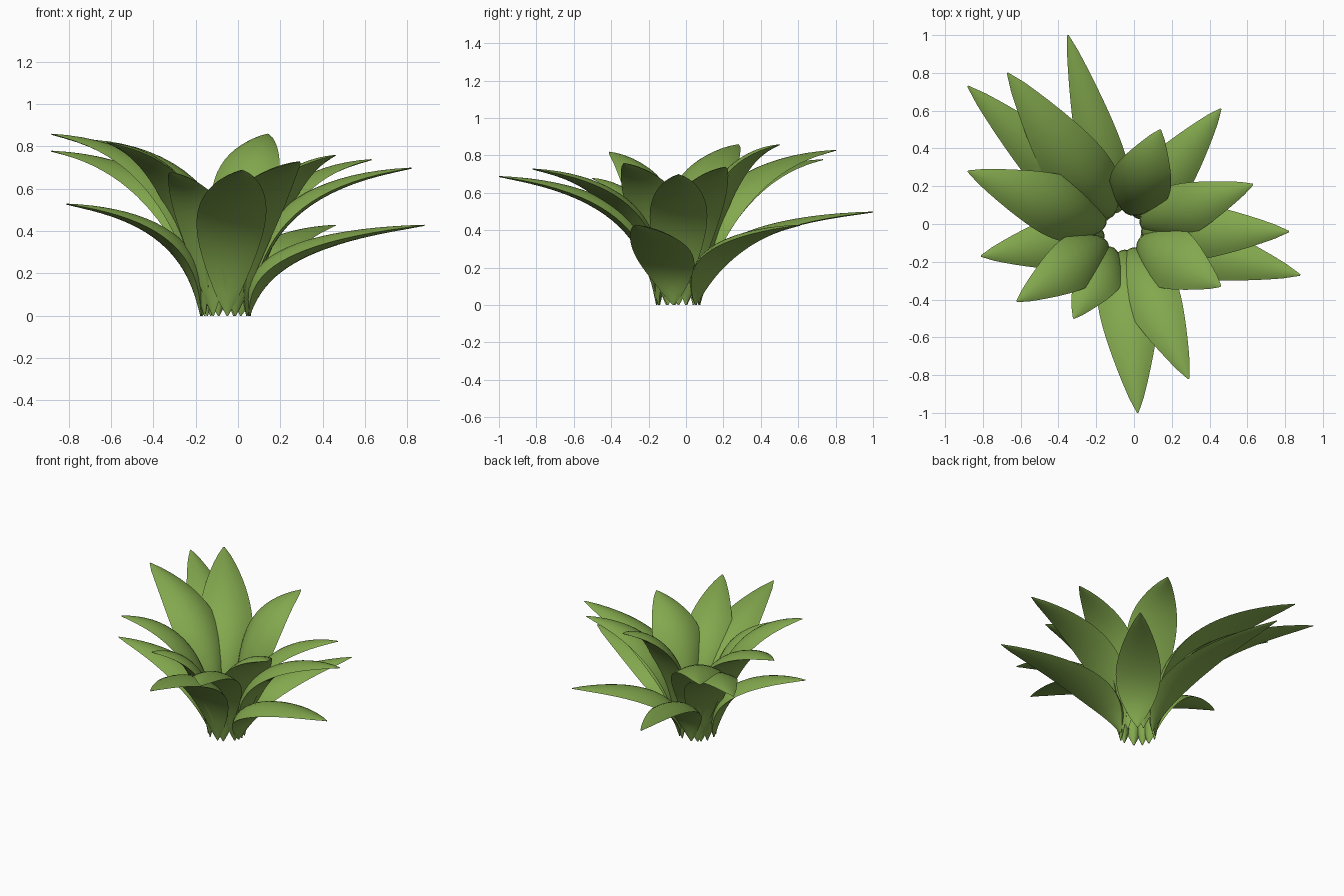
import bpy, bmesh, math
from mathutils import Vector

if "Cube" in bpy.data.objects:
    bpy.data.objects.remove(bpy.data.objects["Cube"])

green = bpy.data.materials.new("leaf green")
green.diffuse_color = (0.225, 0.39, 0.075, 1)
green.use_nodes = True
green.node_tree.nodes["Principled BSDF"].inputs["Base Color"].default_value = green.diffuse_color

CENTRE = Vector((-0.06, -0.04, 0))
BASE_RADIUS = 0.115
ROWS, COLS = 20, 10

# tip x, tip y, tip z, half width
LEAVES = [
    (-0.35, 1.00, 0.50, 0.120),
    (-0.67, 0.80, 0.83, 0.170),
    (-0.88, 0.73, 0.78, 0.150),
    (-0.88, 0.28, 0.86, 0.165),
    (0.14, 0.50, 0.86, 0.160),
    (0.46, 0.61, 0.43, 0.140),
    (0.63, 0.21, 0.74, 0.140),
    (0.82, -0.04, 0.70, 0.150),
    (0.88, -0.27, 0.43, 0.155),
    (0.46, -0.33, 0.76, 0.165),
    (0.29, -0.82, 0.73, 0.150),
    (0.02, -1.00, 0.69, 0.160),
    (-0.32, -0.50, 0.68, 0.130),
    (-0.62, -0.41, 0.82, 0.140),
    (-0.81, -0.17, 0.53, 0.140),
]


def make_leaf(i, tx, ty, tz, half):
    tip = Vector((tx, ty, 0))
    out = (tip - CENTRE).normalized()
    side = Vector((-out.y, out.x, 0))
    base = CENTRE + out * BASE_RADIUS
    run = (tip - base).length

    # arching spine: rises upright, then levels out
    def spine(t):
        u = -0.04 * t * (1 - t) + t * t
        z = 1.9 * t * (1 - t) + t * t
        return base + out * (run * u) + Vector((0, 0, tz * z))

    bm = bmesh.new()
    rings = []
    for r in range(ROWS + 1):
        t = r / ROWS
        tangent = (spine(min(t + 0.01, 1)) - spine(max(t - 0.01, 0))).normalized()
        normal = side.cross(tangent)
        if normal.dot(Vector((0, 0, 1)) - out) < 0:
            normal = -normal
        w = half * max(math.sin(math.pi * t), 0) ** 0.8 + 0.004
        crown = 0.45 * w * (1 - t) ** 2      # fleshy inner face near the base
        edge = -0.28 * w                     # edges sit below the midrib
        belly = edge - 0.06 * w - 0.004      # nearly flat underside

        def point(s, mid):
            h = mid + (edge - mid) * s * s
            p = spine(t) + side * (w * s) + normal * h
            p.z = max(p.z, 0)
            return bm.verts.new(p)

        steps = [2 * c / COLS - 1 for c in range(COLS + 1)]
        rings.append([point(s, crown) for s in steps]
                     + [point(s, belly) for s in reversed(steps[1:-1])])
    n = len(rings[0])
    for a, b in zip(rings, rings[1:]):
        for c in range(n):
            d = (c + 1) % n
            bm.faces.new((a[c], a[d], b[d], b[c]))
    bm.faces.new(rings[0])
    bm.faces.new(rings[-1])
    bmesh.ops.recalc_face_normals(bm, faces=bm.faces)

    mesh = bpy.data.meshes.new(f"leaf_{i}")
    bm.to_mesh(mesh)
    bm.free()
    mesh.materials.append(green)
    ob = bpy.data.objects.new(f"leaf_{i}", mesh)
    bpy.context.collection.objects.link(ob)
    bpy.context.view_layer.objects.active = ob
    ob.select_set(True)
    bpy.ops.object.shade_smooth_by_angle(angle=math.radians(30))
    ob.select_set(False)


for i, leaf in enumerate(LEAVES, 1):
    make_leaf(i, *leaf)
